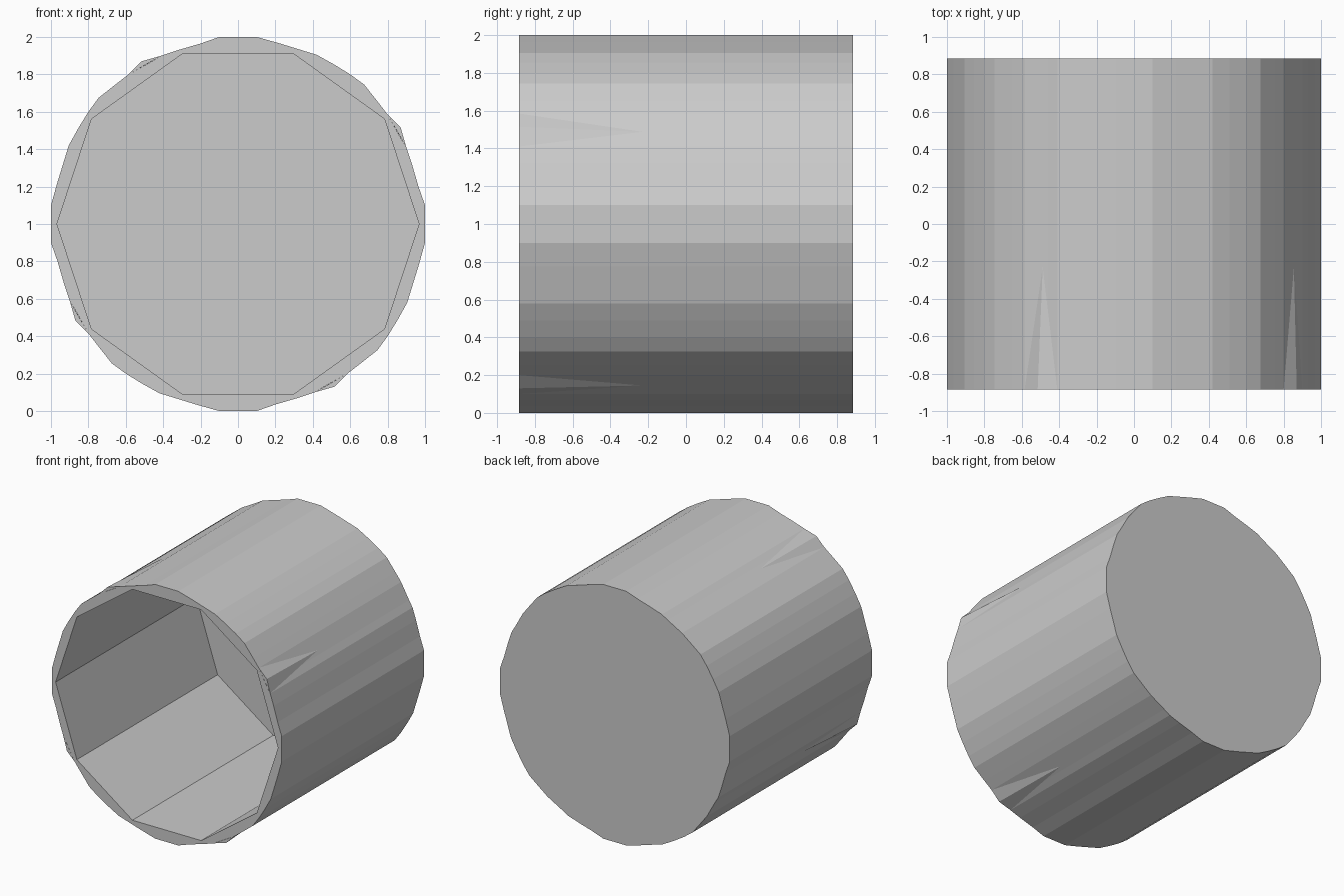
import bpy, bmesh, math

if "Cube" in bpy.data.objects:
    bpy.data.objects.remove(bpy.data.objects["Cube"])

FRONT, BACK, FLOOR, CZ = -0.885, 0.885, 0.865, 1.0

# One quarter of the faceted outline (x, z about the axis)
QUARTER = [(0.10, 1.0), (0.225, 0.965), (0.42, 0.905), (0.51, 0.855), (0.60, 0.80),
           (0.675, 0.745), (0.75, 0.65), (0.80, 0.585), (0.87, 0.46), (0.90, 0.41),
           (0.93, 0.32), (0.965, 0.20)]


def turn(p, n):
    x, z = p
    for _ in range(n):
        x, z = z, -x
    return x, z


def ring(bm, pts, y):
    return [bm.verts.new((x, y, CZ + z)) for x, z in pts]


def walls(bm, a, b):
    n = len(a)
    for i in range(n):
        bm.faces.new((a[i], a[(i + 1) % n], b[(i + 1) % n], b[i]))


def finish(bm, name):
    bmesh.ops.recalc_face_normals(bm, faces=bm.faces[:])
    mesh = bpy.data.meshes.new(name)
    bm.to_mesh(mesh)
    bm.free()
    ob = bpy.data.objects.new(name, mesh)
    bpy.context.collection.objects.link(ob)
    return ob


# Cup: faceted outside, ten-sided cavity open at the front
outline = [turn(p, q) for q in range(4) for p in QUARTER + [(1.0, 0.10)]]
# the end of each quarter meets the next one across a flat side
decagon = [(0.968 * math.cos(i * math.pi / 5), 0.955 * math.sin(i * math.pi / 5))
           for i in range(10)]
bm = bmesh.new()
outer_front, outer_back = ring(bm, outline, FRONT), ring(bm, outline, BACK)
inner_front, inner_back = ring(bm, decagon, FRONT), ring(bm, decagon, FLOOR)
walls(bm, outer_front, outer_back)
walls(bm, inner_front, inner_back)
bm.faces.new(outer_back)
bm.faces.new(inner_back)
rim_edges = [e for e in bm.edges if all(abs(v.co.y - FRONT) < 1e-5 for v in e.verts)]
bmesh.ops.triangle_fill(bm, edges=rim_edges, use_beauty=True)
finish(bm, "cup_body")

# Small tapering ridges near the front rim, one per quarter
bm = bmesh.new()
for q in range(4):
    base = ring(bm, [turn(p, q) for p in ((0.80, 0.585), (0.87, 0.515), (0.90, 0.41))], FRONT)
    tip = ring(bm, [turn((0.855, 0.488), q)], -0.23)[0]
    bm.faces.new(base)
    for i in range(3):
        bm.faces.new((base[i], base[(i + 1) % 3], tip))
finish(bm, "rim_ridges")
